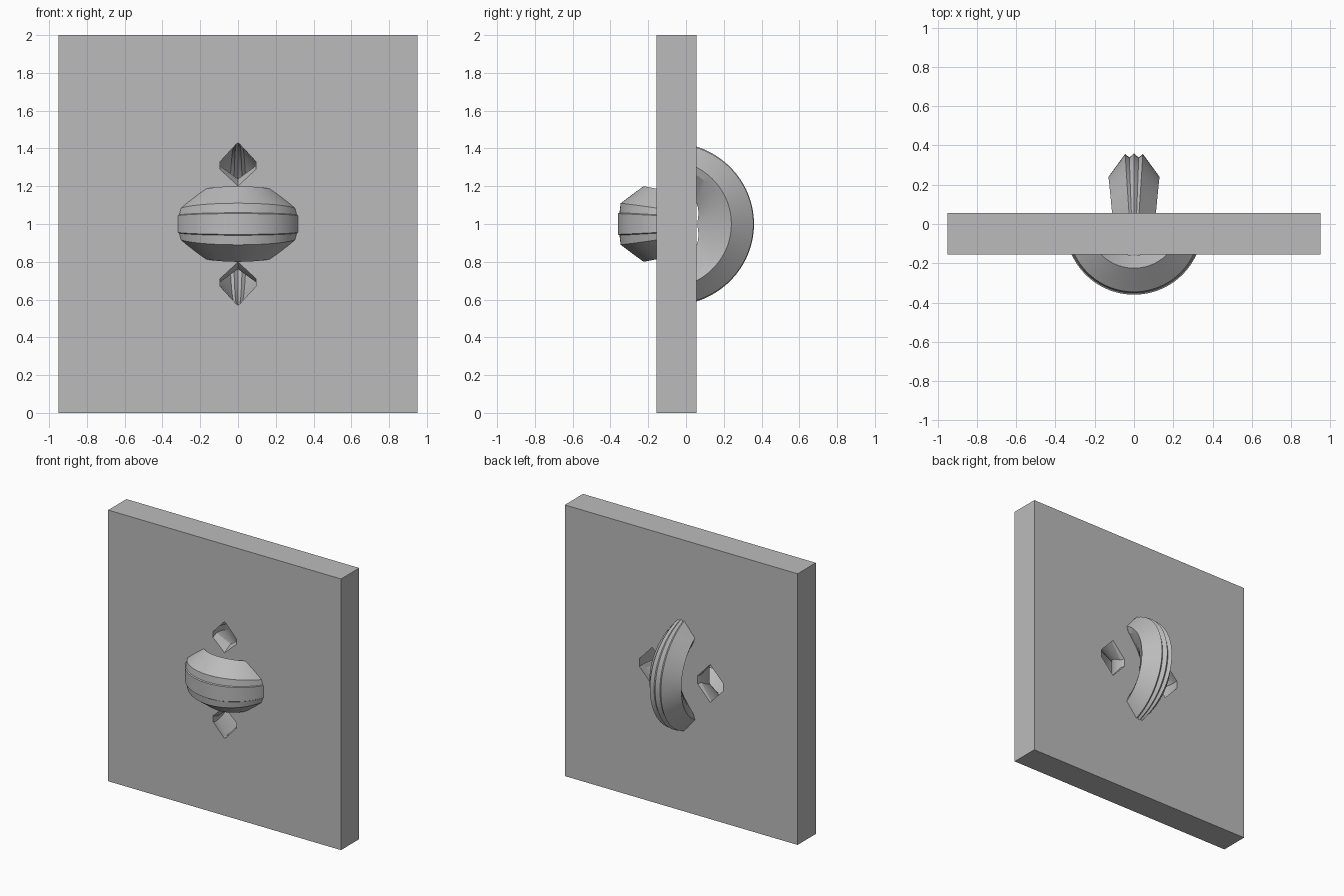
import bpy, bmesh
from math import sin, cos, radians

cube = bpy.data.objects.get("Cube")
if cube:
    bpy.data.objects.remove(cube)

FRONT, BACK = -0.156, 0.056
STEPS = 60

grey = bpy.data.materials.new("plain grey")
grey.use_nodes = True
colour = (0.5, 0.5, 0.5, 1)
grey.diffuse_color = colour
grey.node_tree.nodes["Principled BSDF"].inputs["Base Color"].default_value = colour


def make_object(name, bm):
    mesh = bpy.data.meshes.new(name)
    bm.to_mesh(mesh)
    bm.free()
    mesh.materials.append(grey)
    obj = bpy.data.objects.new(name, mesh)
    bpy.context.collection.objects.link(obj)
    return obj


def mirrored(half):
    """Close a half section of (radius, half width) pairs."""
    return half + [(r, -w) for r, w in reversed(half) if w > 0]


def ring(mid, end, end_angle, place):
    """Sweep a section that blends from mid to end on either side."""
    bm = bmesh.new()
    mid, end = mirrored(mid), mirrored(end)
    loops = []
    for i in range(STEPS + 1):
        a = radians(150) * (2 * i / STEPS - 1)
        t = min(1, abs(a) / radians(end_angle)) ** 2
        loop = []
        for (r0, w0), (r1, w1) in zip(mid, end):
            r, w = r0 + (r1 - r0) * t, w0 + (w1 - w0) * t
            loop.append(bm.verts.new(place(r * sin(a), r * cos(a), w)))
        loops.append(loop)
    n = len(mid)
    for a, b in zip(loops, loops[1:]):
        for j in range(n):
            k = (j + 1) % n
            bm.faces.new((a[j], a[k], b[k], b[j]))
    bm.faces.new(loops[0])
    bm.faces.new(loops[-1])
    bmesh.ops.recalc_face_normals(bm, faces=bm.faces[:])
    return bm


def shade(obj):
    bpy.ops.object.select_all(action='DESELECT')
    obj.select_set(True)
    bpy.context.view_layer.objects.active = obj
    bpy.ops.object.shade_smooth_by_angle(angle=radians(15))


# Section half profiles, listed from the outer rim to the inner rim
flat_mid = [(0.36, 0.055), (0.352, 0.06), (0.346, 0.11), (0.225, 0.2), (0.16, 0.11)]
flat_end = [(0.345, 0.03), (0.343, 0.032), (0.33, 0.045), (0.243, 0.14), (0.146, 0.03)]
upright_mid = [(0.36, 0), (0.338, 0.024), (0.357, 0.045), (0.24, 0.13), (0.2, 0.1), (0.06, 0)]
upright_end = [(0.457, 0), (0.453, 0.005), (0.45, 0.01), (0.365, 0.095), (0.328, 0.095), (0.254, 0)]

rings = [
    ("front_loop", flat_mid, flat_end, 100,
     lambda s, c, w: (s, -c, 1 + w), FRONT, -1),
    ("back_loop", upright_mid, upright_end, 110,
     lambda s, c, w: (w, c, 1 + s), BACK, 1),
]

# Square panel
bm = bmesh.new()
bmesh.ops.create_cube(bm, size=1)
for v in bm.verts:
    v.co.x *= 1.9
    v.co.y = BACK if v.co.y > 0 else FRONT
    v.co.z = 2 if v.co.z > 0 else 0
panel = make_object("panel", bm)

# Hollow loops outside the panel, with matching tunnels cut through it
cutters = []
for name, mid, end, angle, place, wall, side in rings:
    bm = ring(mid, end, angle, place)
    cutter = make_object(name + "_cutter", bm.copy())
    cutter.hide_render = True
    cutters.append(cutter)
    mod = panel.modifiers.new(name, 'BOOLEAN')
    mod.operation = 'DIFFERENCE'
    mod.solver = 'EXACT'
    mod.object = cutter
    bmesh.ops.bisect_plane(bm, geom=bm.verts[:] + bm.edges[:] + bm.faces[:],
                           plane_co=(0, wall, 0), plane_no=(0, side, 0),
                           clear_inner=True)
    shade(make_object(name, bm))

# Bake the cut panel and drop the cutters
bpy.context.view_layer.update()
cut = bpy.data.meshes.new_from_object(
    panel.evaluated_get(bpy.context.evaluated_depsgraph_get()))
panel.modifiers.clear()
panel.data = cut
for cutter in cutters:
    bpy.data.objects.remove(cutter)
shade(panel)
